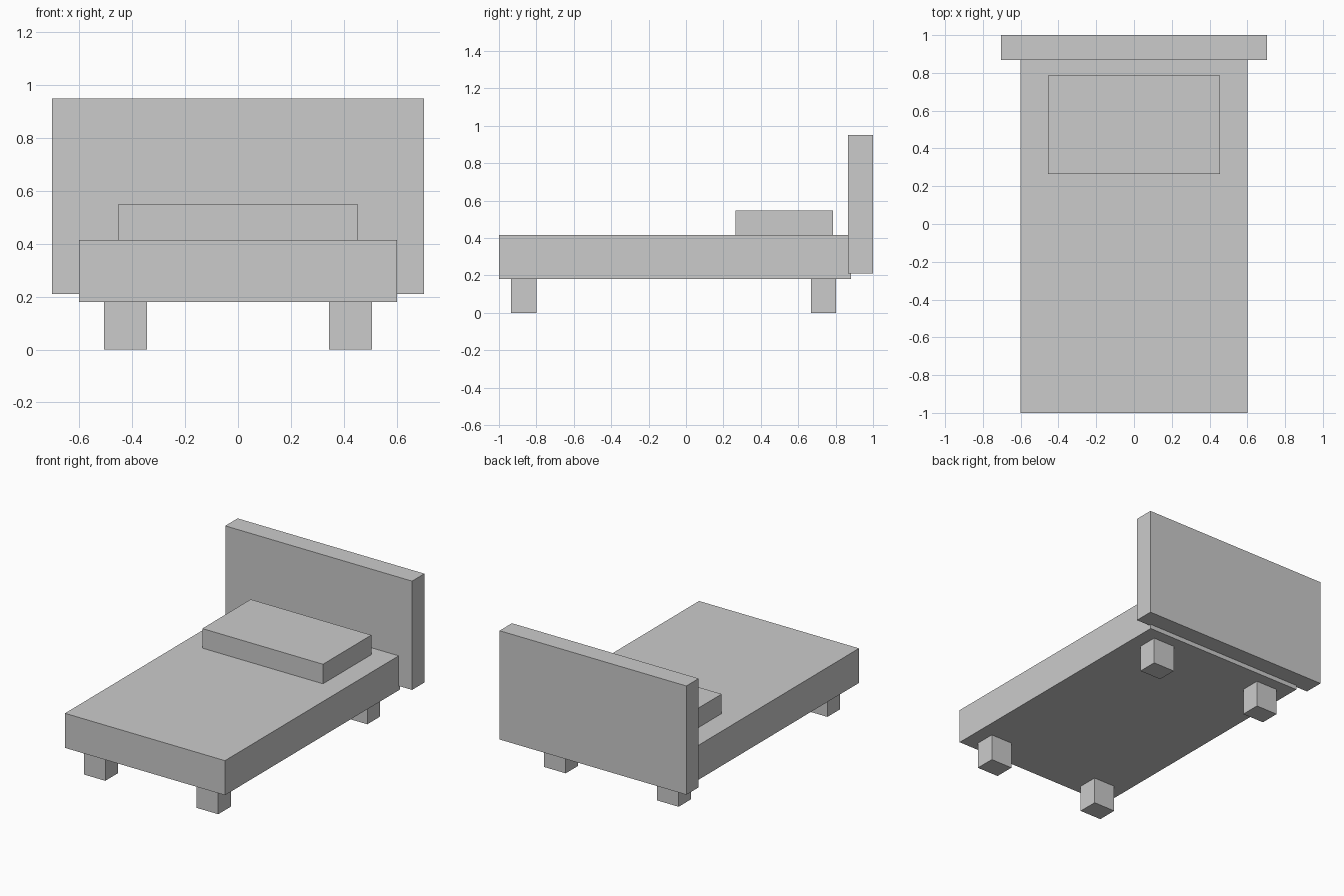
import bpy

if "Cube" in bpy.data.objects:
    bpy.data.objects.remove(bpy.data.objects["Cube"])


def box(name, x, y, z):
    """Axis-aligned box from (min, max) ranges."""
    bpy.ops.mesh.primitive_cube_add(size=1, location=[(a + b) / 2 for a, b in (x, y, z)])
    ob = bpy.context.object
    ob.name = name
    ob.scale = [b - a for a, b in (x, y, z)]
    bpy.ops.object.transform_apply(location=False, rotation=False, scale=True)
    return ob


# Main parts; the mattress end is let slightly into the headboard
box("mattress", (-0.602, 0.602), (-1.0, 0.882), (0.18, 0.415))
box("headboard", (-0.703, 0.703), (0.867, 1.0), (0.21, 0.95))
box("pillow", (-0.454, 0.454), (0.265, 0.785), (0.415, 0.548))

# Four legs, mirrored left to right
for end, y in (("front", (-0.935, -0.798)), ("back", (0.667, 0.802))):
    for side, s in (("left", -1), ("right", 1)):
        box(f"{end}_{side}_leg", sorted((s * 0.344, s * 0.506)), y, (0.0, 0.18))
